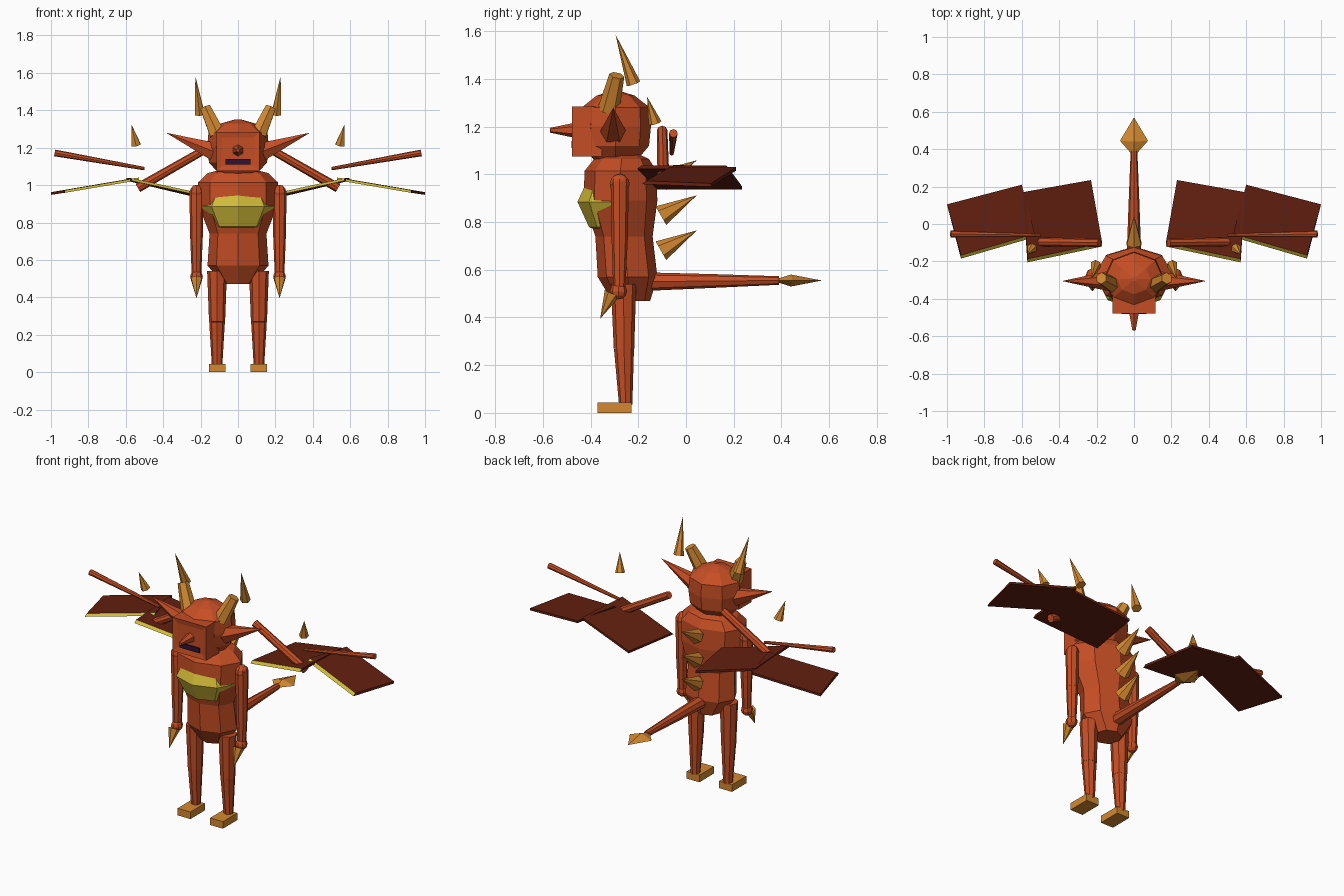
import bpy, bmesh, math
from mathutils import Vector, Matrix

if "Cube" in bpy.data.objects:
    bpy.data.objects.remove(bpy.data.objects["Cube"], do_unlink=True)


def material(name, rgb):
    m = bpy.data.materials.new(name)
    m.use_nodes = True
    m.diffuse_color = (*rgb, 1)
    m.node_tree.nodes["Principled BSDF"].inputs["Base Color"].default_value = (*rgb, 1)
    return m


SKIN = material("rust_orange", (0.56, 0.075, 0.018))
GOLD = material("horn_gold", (0.66, 0.25, 0.03))
YELLOW = material("belly_yellow", (0.64, 0.50, 0.04))
WING = material("wing_dark_red", (0.125, 0.014, 0.005))
MOUTH = material("mouth_purple", (0.026, 0.006, 0.035))


def finish(name, bm, *mats):
    bmesh.ops.recalc_face_normals(bm, faces=bm.faces[:])
    mesh = bpy.data.meshes.new(name)
    bm.to_mesh(mesh)
    bm.free()
    for m in mats:
        mesh.materials.append(m)
    ob = bpy.data.objects.new(name, mesh)
    bpy.context.scene.collection.objects.link(ob)
    return ob


def cone(name, a, b, r1, r2, mat, sides=8):
    """Tapered prism from point a to point b."""
    a, b = Vector(a), Vector(b)
    d = b - a
    bm = bmesh.new()
    bmesh.ops.create_cone(bm, cap_ends=True, segments=sides, radius1=r1, radius2=r2,
                          depth=d.length)
    rot = Vector((0, 0, 1)).rotation_difference(d).to_matrix().to_4x4()
    bm.transform(Matrix.Translation((a + b) / 2) @ rot)
    return finish(name, bm, mat)


def ball(name, c, radii, mat, segs=8, rings=6):
    bm = bmesh.new()
    bmesh.ops.create_uvsphere(bm, u_segments=segs, v_segments=rings, radius=1)
    bm.transform(Matrix.Translation(c) @ Matrix.Diagonal((*radii, 1)))
    return finish(name, bm, mat)


def box_mesh(c, size):
    bm = bmesh.new()
    bmesh.ops.create_cube(bm, size=1)
    bm.transform(Matrix.Translation(c) @ Matrix.Diagonal((*size, 1)))
    return bm


def loft(name, rows, mat, sides=8):
    """Stacked elliptical rings: (z, x radius, y radius, y centre)."""
    bm = bmesh.new()
    rings = []
    for z, rx, ry, cy in rows:
        angles = [math.tau * i / sides for i in range(sides)]
        rings.append([bm.verts.new((rx * math.cos(t), cy + ry * math.sin(t), z)) for t in angles])
    for lo, hi in zip(rings, rings[1:]):
        for i in range(sides):
            j = (i + 1) % sides
            bm.faces.new((lo[i], lo[j], hi[j], hi[i]))
    bm.faces.new(rings[0])
    bm.faces.new(rings[-1])
    return finish(name, bm, mat)


def panel(name, corners, s):
    """Thin wing slab whose sloping front edge is yellow."""
    bm = bmesh.new()
    top = [bm.verts.new((s * x, y + (0.018 if i < 2 else 0), z))
           for i, (x, y, z) in enumerate(corners)]
    low = [bm.verts.new((s * x, y, z - 0.014)) for x, y, z in corners]
    bm.faces.new(top)
    bm.faces.new(low)
    for i in range(4):
        j = (i + 1) % 4
        f = bm.faces.new((top[i], top[j], low[j], low[i]))
        f.material_index = 1 if i == 0 else 0
    finish(name, bm, WING, YELLOW)


# Torso and belly
loft("torso", [(0.47, 0.08, 0.08, -0.23), (0.57, 0.163, 0.125, -0.245),
               (0.74, 0.152, 0.12, -0.26), (0.89, 0.21, 0.155, -0.275),
               (1.015, 0.213, 0.15, -0.275), (1.065, 0.16, 0.115, -0.27),
               (1.09, 0.06, 0.06, -0.27)], SKIN)
ball("belly_patch", (0, -0.29, 0.885), (0.2, 0.165, 0.15), YELLOW, 8, 4)

# Head, snout, nose and mouth
loft("head", [(1.06, 0.1, 0.09, -0.295), (1.12, 0.155, 0.14, -0.295),
              (1.2, 0.165, 0.148, -0.295), (1.28, 0.158, 0.143, -0.295),
              (1.33, 0.09, 0.08, -0.295), (1.352, 0.012, 0.012, -0.295)], SKIN)
bm = box_mesh((0, -0.415, 1.18), (0.23, 0.125, 0.21))
bm.faces.ensure_lookup_table()
front = min(bm.faces, key=lambda f: f.calc_center_median().y)
bmesh.ops.inset_region(bm, faces=[front], thickness=0.042, depth=-0.006)
finish("snout", bm, SKIN)
cone("nose", (0, -0.465, 1.185), (0, -0.57, 1.185), 0.032, 0.01, SKIN, 6)
finish("mouth", box_mesh((0, -0.476, 1.125), (0.135, 0.008, 0.03)), MOUTH)

# Tail with a flat diamond tip
cone("tail_base", (0, -0.2, 0.55), (0, 0.11, 0.553), 0.04, 0.029, SKIN)
cone("tail_end", (0, 0.11, 0.553), (0, 0.39, 0.555), 0.029, 0.018, SKIN)
bm = bmesh.new()
ring = [bm.verts.new(p) for p in ((-0.075, 0.445, 0.555), (0, 0.44, 0.58),
                                  (0.075, 0.445, 0.555), (0, 0.44, 0.53))]
ends = [bm.verts.new((0, y, 0.555)) for y in (0.36, 0.57)]
for end in ends:
    for i in range(4):
        bm.faces.new((ring[i], ring[(i + 1) % 4], end))
finish("tail_tip", bm, GOLD)

# Spikes down the spine
for i in range(3):
    z = 0.68 + 0.147 * i
    cone(f"back_spike_{i + 1}", (0, -0.105, z), (0, 0.045, z + 0.085), 0.045, 0, GOLD, 6)

# Paired parts
for s, side in ((1, "left"), (-1, "right")):
    # Horns and ears
    cone(f"{side}_horn_base", (s * 0.11, -0.325, 1.27), (s * 0.175, -0.29, 1.415),
         0.046, 0.032, GOLD, 6)
    cone(f"{side}_horn_tip", (s * 0.205, -0.22, 1.38), (s * 0.228, -0.295, 1.585),
         0.03, 0, GOLD, 6)
    cone(f"{side}_ear", (s * 0.13, -0.305, 1.18), (s * 0.385, -0.305, 1.28),
         0.055, 0, SKIN, 6)

    # Arm, hand and claw
    ball(f"{side}_shoulder", (s * 0.222, -0.278, 0.96), (0.036, 0.042, 0.042), SKIN)
    cone(f"{side}_upper_arm", (s * 0.222, -0.278, 0.97), (s * 0.222, -0.278, 0.73),
         0.038, 0.034, SKIN)
    cone(f"{side}_lower_arm", (s * 0.222, -0.278, 0.73), (s * 0.222, -0.28, 0.51),
         0.034, 0.025, SKIN)
    ball(f"{side}_hand", (s * 0.222, -0.283, 0.51), (0.034, 0.036, 0.034), SKIN)
    cone(f"{side}_claw", (s * 0.222, -0.31, 0.5), (s * 0.222, -0.36, 0.395),
         0.034, 0, GOLD, 6)

    # Leg and foot
    cone(f"{side}_thigh", (s * 0.112, -0.262, 0.54), (s * 0.112, -0.26, 0.27),
         0.053, 0.043, SKIN)
    cone(f"{side}_shin", (s * 0.112, -0.26, 0.27), (s * 0.112, -0.253, 0.035),
         0.042, 0.028, SKIN)
    finish(f"{side}_foot", box_mesh((s * 0.112, -0.3, 0.022), (0.088, 0.142, 0.044)), GOLD)

    # Wing bones, spike and panels
    cone(f"{side}_inner_wing_bone", (s * 0.185, -0.1, 1.185), (s * 0.535, -0.095, 0.985),
         0.022, 0.025, SKIN)
    cone(f"{side}_outer_wing_bone", (s * 0.5, -0.06, 1.088), (s * 0.98, -0.053, 1.172),
         0.009, 0.018, SKIN)
    cone(f"{side}_wing_spike", (s * 0.545, -0.13, 1.215), (s * 0.57, -0.163, 1.325),
         0.028, 0, GOLD, 6)
    panel(f"{side}_inner_wing", [(0.17, -0.12, 0.95), (0.57, -0.205, 1.037),
                                 (0.595, 0.17, 1.037), (0.23, 0.235, 0.95)], s)
    panel(f"{side}_outer_wing", [(0.53, -0.07, 1.04), (0.925, -0.185, 0.973),
                                 (1.0, 0.105, 0.962), (0.6, 0.21, 1.03)], s)
